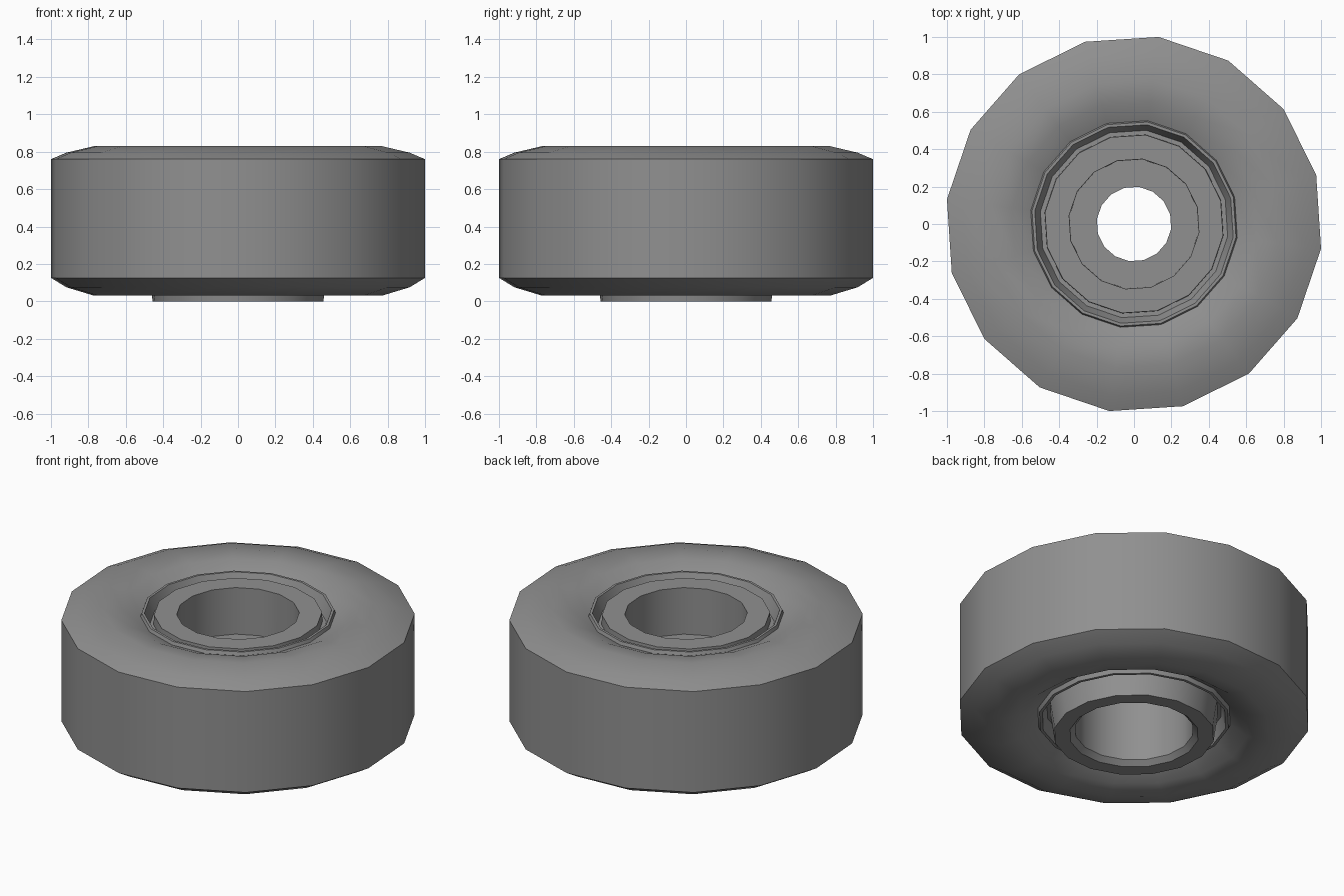
import bpy, bmesh
from math import sin, cos, radians, tau

if "Cube" in bpy.data.objects:
    bpy.data.objects.remove(bpy.data.objects["Cube"])

SIDES = 16
OFFSET = radians(-7.5)


def lathe(name, profile):
    """Spin a closed (radius, z) outline around the z axis."""
    bm = bmesh.new()
    rings = []
    for i in range(SIDES):
        a = OFFSET + tau * i / SIDES
        rings.append([bm.verts.new((r * cos(a), r * sin(a), z)) for r, z in profile])
    n = len(profile)
    for i in range(SIDES):
        p, q = rings[i], rings[(i + 1) % SIDES]
        for j in range(n):
            k = (j + 1) % n
            bm.faces.new((p[j], q[j], q[k], p[k]))
    bmesh.ops.recalc_face_normals(bm, faces=bm.faces)
    mesh = bpy.data.meshes.new(name)
    bm.to_mesh(mesh)
    bm.free()
    ob = bpy.data.objects.new(name, mesh)
    bpy.context.collection.objects.link(ob)
    bpy.ops.object.select_all(action='DESELECT')
    ob.select_set(True)
    bpy.context.view_layer.objects.active = ob
    bpy.ops.object.shade_smooth_by_angle(angle=radians(30))
    return ob


R = 1.0086
# one-piece wheel outline: tyre, raised rim lips, grooves, hub, bore with inner web
wheel = lathe("wheel", [
    # tyre tread and bulging upper wall
    (R, 0.125), (R, 0.76), (0.925, 0.795), (0.775, 0.83), (0.66, 0.82), (0.557, 0.775),
    # upper rim lip and groove
    (0.55, 0.795), (0.535, 0.795), (0.505, 0.72), (0.482, 0.72),
    # hub top, bore and web
    (0.48, 0.782), (0.35, 0.782), (0.348, 0.49), (0.20, 0.49),
    (0.20, 0.42), (0.34, 0.42), (0.34, 0.03), (0.37, 0.0),
    # hub bottom, lower groove and lip
    (0.46, 0.0), (0.485, 0.17), (0.505, 0.17), (0.53, 0.095), (0.547, 0.095), (0.557, 0.12),
    # bulging lower wall
    (0.66, 0.055), (0.775, 0.03), (0.925, 0.075),
])

# dark grey finish
dark = bpy.data.materials.new("dark_grey")
dark.diffuse_color = (0.28, 0.28, 0.28, 1)
dark.use_nodes = True
dark.node_tree.nodes["Principled BSDF"].inputs["Base Color"].default_value = dark.diffuse_color
wheel.data.materials.append(dark)
